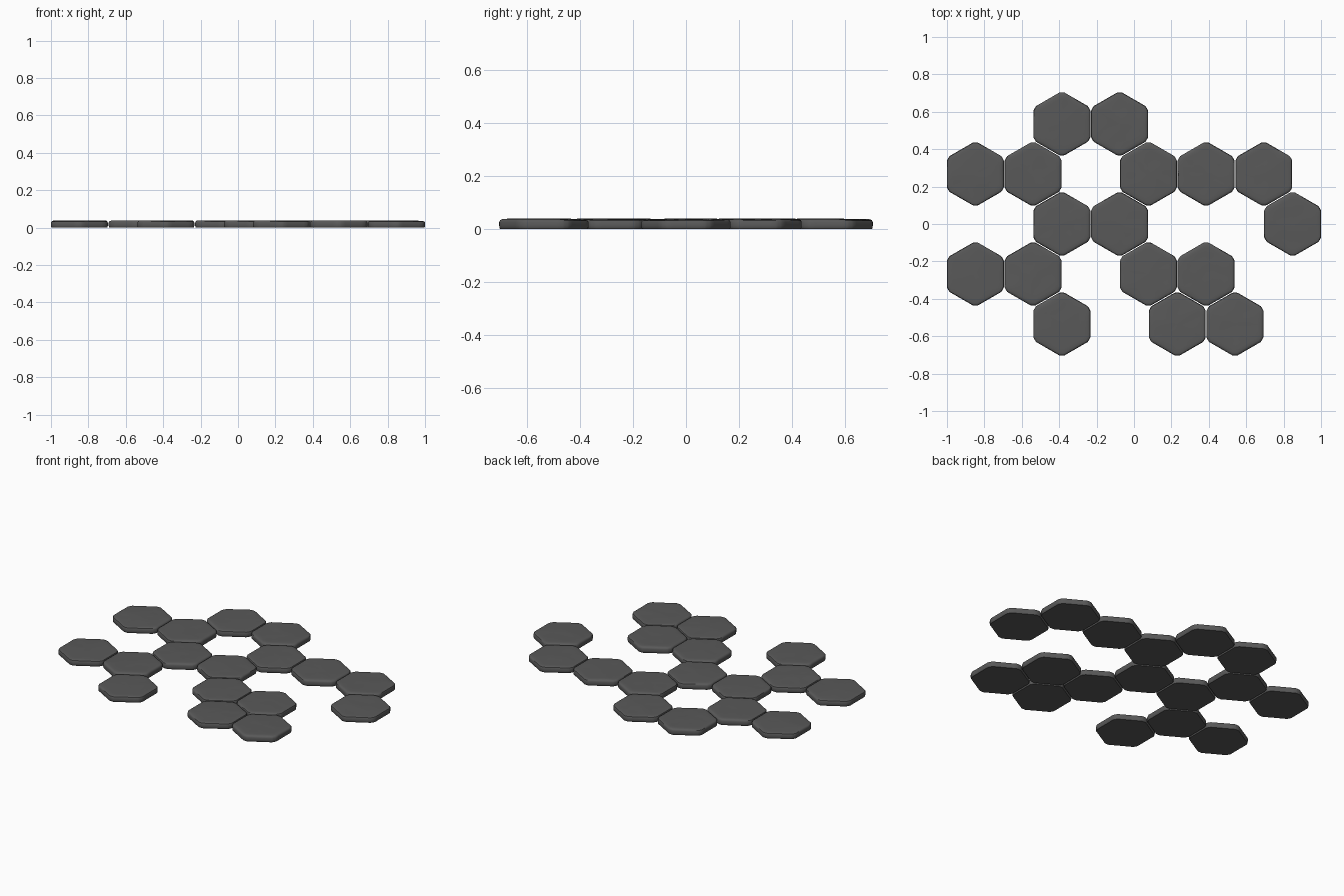
import bpy, bmesh, math, random
from mathutils import Vector, noise

if "Cube" in bpy.data.objects:
    bpy.data.objects.remove(bpy.data.objects["Cube"])

random.seed(4)
PITCH, ROW = 0.3084, 0.2675       # tile spacing along x and between rows
APOTHEM, CORNER = 0.152, 0.168    # flat-side and rounded-corner radii
HEIGHT = 0.039

stone = bpy.data.materials.new("dark_stone")
stone.diffuse_color = (0.1, 0.1, 0.1, 1)
stone.use_nodes = True
stone.node_tree.nodes["Principled BSDF"].inputs["Base Color"].default_value = stone.diffuse_color

# outline angles within one hexagon side, denser at the rounded corners
STEPS = (-30, -28, -25, -18, -9, 0, 9, 18, 25, 28)
# (scale of outline, inset, height) from the underside up over the rounded rim
RIM = ((1, 0.004, 0), (1, 0.001, 0.004), (1, 0, 0.012), (1, 0, 0.026), (1, 0.003, 0.032),
       (1, 0.008, 0.0355), (1, 0.016, 0.0375), (0.8, 0, 0.038),
       (0.65, 0, 0.038), (0.5, 0, 0.038), (0.33, 0, 0.038), (0.16, 0, 0.038))


def make_tile(name, cx, cy):
    """One hexagonal paving stone with a rounded, slightly worn top."""
    bm = bmesh.new()
    seed = Vector((random.uniform(0, 50), random.uniform(0, 50), 0))
    # shallow tilted planes give the chiselled facets on top
    planes = []
    for i in range(3):
        a = random.uniform(0, math.tau)
        planes.append((math.cos(a), math.sin(a), random.uniform(0.01, 0.035)))

    def worn(x, y, z):
        if z < 0.03:
            return z
        facet = min(0.0, min((x * c + y * s) * -t + 0.0005 for c, s, t in planes))
        bump = 0.0008 * noise.noise(Vector((x, y, 0)) * 16 + seed)
        return min(HEIGHT, z + 0.0008 + (z - 0.03) / 0.008 * (facet + bump))

    rings = []
    for scale, inset, z in RIM:
        ring = []
        for side in range(6):
            for step in STEPS:
                a = math.radians(side * 60 + step)
                r = min(APOTHEM / math.cos(math.radians(step)), CORNER)
                r = r * scale - inset
                x, y = r * math.cos(a), r * math.sin(a)
                ring.append(bm.verts.new((x, y, worn(x, y, z))))
        rings.append(ring)
    n = len(rings[0])
    for low, high in zip(rings, rings[1:]):
        for i in range(n):
            j = (i + 1) % n
            bm.faces.new((low[i], low[j], high[j], high[i]))
    bm.faces.new(rings[0][::-1])
    top = bm.verts.new((0, 0, worn(0, 0, 0.038)))
    for i in range(n):
        bm.faces.new((rings[-1][i], rings[-1][(i + 1) % n], top))

    mesh = bpy.data.meshes.new(name)
    bm.to_mesh(mesh)
    bm.free()
    mesh.materials.append(stone)
    obj = bpy.data.objects.new(name, mesh)
    obj.location = (cx, cy, 0)
    bpy.context.collection.objects.link(obj)
    bpy.context.view_layer.objects.active = obj
    obj.select_set(True)
    bpy.ops.object.shade_smooth_by_angle(angle=math.radians(35))
    obj.select_set(False)


# columns occupied in each row (half steps on alternate rows)
LAYOUT = {2: (1.5, 2.5),
          1: (0, 1, 3, 4, 5),
          0: (1.5, 2.5, 5.5),
          -1: (0, 1, 3, 4),
          -2: (1.5, 3.5, 4.5)}
count = 0
for row, columns in LAYOUT.items():
    for col in columns:
        count += 1
        make_tile(f"hexagon_stone_{count}", -0.848 + col * PITCH, row * ROW)
